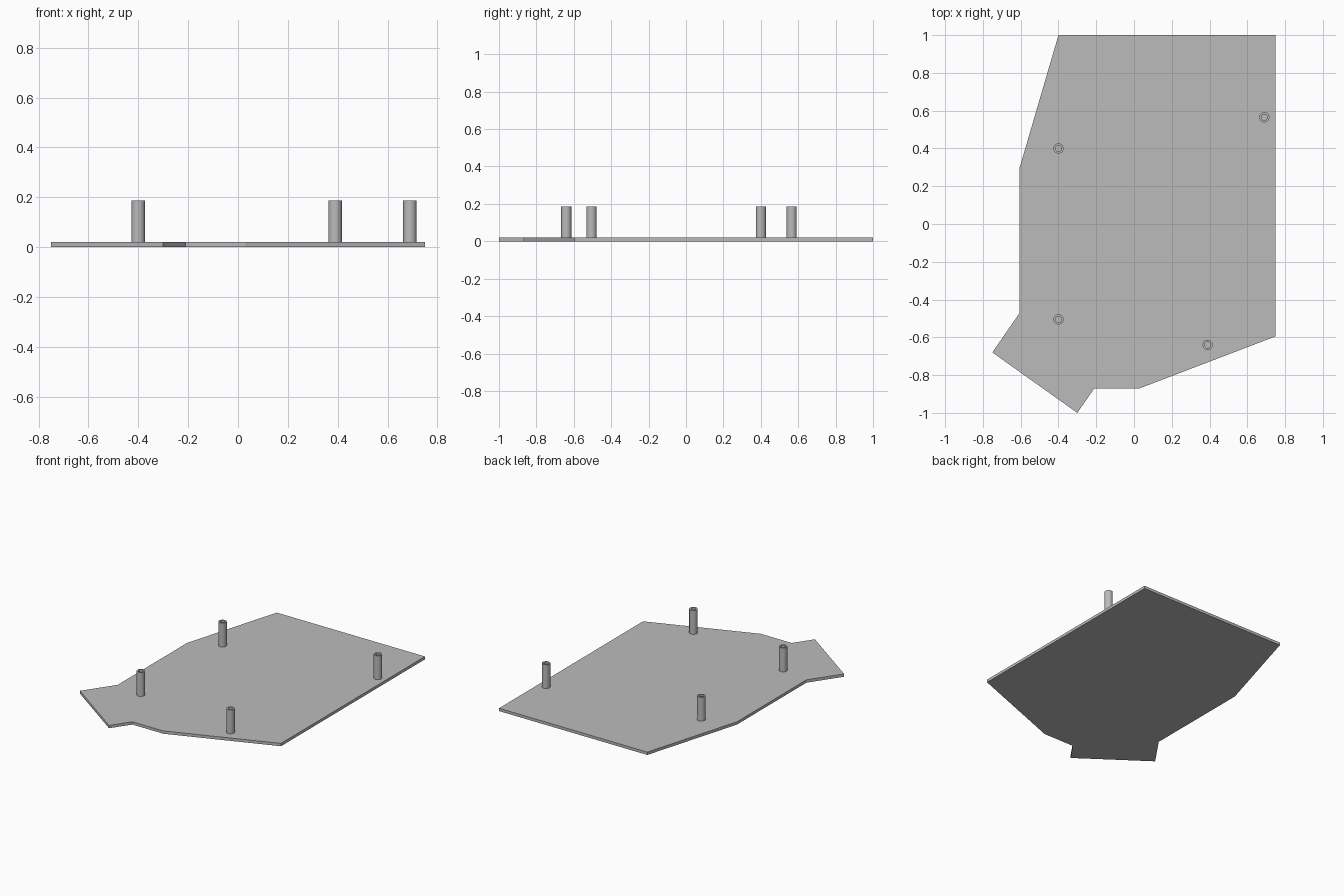
import bpy
import bmesh
import math
from mathutils import Vector

cube = bpy.data.objects.get("Cube")
if cube:
    bpy.data.objects.remove(cube, do_unlink=True)

PLATE_TOP = 0.02
POST_TOP = 0.187
OUTER_RADIUS = 0.027
BORE_RADIUS = 0.016
SIDES = 32

grey = bpy.data.materials.new("plain grey")
grey.use_nodes = True
colour = (0.5, 0.5, 0.5, 1)
grey.diffuse_color = colour
grey.node_tree.nodes["Principled BSDF"].inputs["Base Color"].default_value = colour


def add_object(name, bm):
    bmesh.ops.recalc_face_normals(bm, faces=bm.faces)
    mesh = bpy.data.meshes.new(name)
    bm.to_mesh(mesh)
    bm.free()
    mesh.materials.append(grey)
    obj = bpy.data.objects.new(name, mesh)
    bpy.context.collection.objects.link(obj)
    return obj


# Base plate: outline extruded upward
outline = [(-0.4, 1), (-0.605, 0.3), (-0.605, -0.47), (-0.75, -0.68),
           (-0.3, -1), (-0.21, -0.87), (0.03, -0.87), (0.75, -0.595), (0.75, 1)]
bm = bmesh.new()
base = bm.faces.new([bm.verts.new((x, y, 0)) for x, y in outline])
top = bmesh.ops.extrude_face_region(bm, geom=[base], use_keep_orig=True)
moved = [v for v in top["geom"] if isinstance(v, bmesh.types.BMVert)]
bmesh.ops.translate(bm, verts=moved, vec=(0, 0, PLATE_TOP))
add_object("base_plate", bm)


# Hollow standoff: rectangular wall section spun about its axis
def add_post(name, x, y):
    bm = bmesh.new()
    section = [(BORE_RADIUS, PLATE_TOP), (OUTER_RADIUS, PLATE_TOP),
               (OUTER_RADIUS, POST_TOP), (BORE_RADIUS, POST_TOP)]
    verts = [bm.verts.new((r, 0, z)) for r, z in section]
    edges = [bm.edges.new((verts[i - 1], verts[i])) for i in range(len(verts))]
    bmesh.ops.spin(bm, geom=verts + edges, cent=Vector(), axis=(0, 0, 1),
                   angle=math.tau, steps=SIDES)
    bmesh.ops.remove_doubles(bm, verts=bm.verts, dist=0.0001)
    post = add_object(name, bm)
    post.location = (x, y, 0)
    bpy.ops.object.select_all(action="DESELECT")
    post.select_set(True)
    bpy.context.view_layer.objects.active = post
    bpy.ops.object.shade_smooth_by_angle(angle=math.radians(30))


add_post("back_right_post", -0.4, 0.4)
add_post("front_right_post", -0.4, -0.505)
add_post("front_left_post", 0.39, -0.64)
add_post("back_left_post", 0.69, 0.565)
